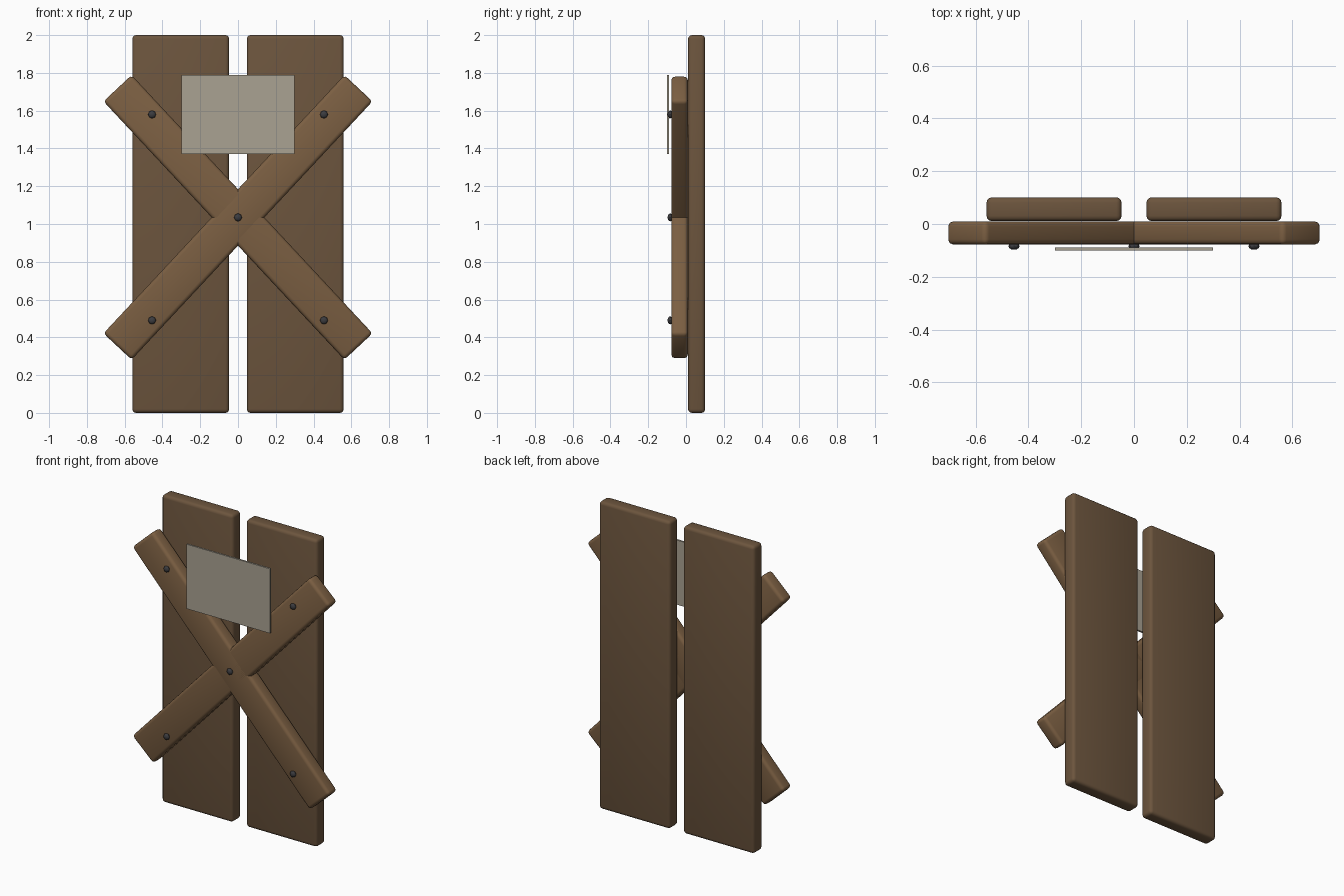
import bpy
from math import radians, pi

if "Cube" in bpy.data.objects:
    bpy.data.objects.remove(bpy.data.objects["Cube"])


def material(name, rgb):
    m = bpy.data.materials.new(name)
    m.diffuse_color = (*rgb, 1)
    m.use_nodes = True
    m.node_tree.nodes["Principled BSDF"].inputs["Base Color"].default_value = m.diffuse_color
    return m


DOOR_WOOD = material("door_wood", (0.15, 0.09, 0.047))
PLANK_WOOD = material("plank_wood", (0.20, 0.115, 0.055))
PAPER = material("paper", (0.40, 0.36, 0.29))
IRON = material("iron", (0.045, 0.045, 0.05))


def box(name, loc, size, mat, tilt=0, bevel=0):
    bpy.ops.mesh.primitive_cube_add(size=1, location=loc)
    ob = bpy.context.object
    ob.name = name
    ob.scale = size
    bpy.ops.object.transform_apply(location=False, rotation=False, scale=True)
    ob.rotation_euler.y = tilt
    ob.data.materials.append(mat)
    if bevel:
        b = ob.modifiers.new("rounded_edges", 'BEVEL')
        b.width = bevel
        b.segments = 3
        bpy.ops.object.modifier_apply(modifier=b.name)
        bpy.ops.object.shade_smooth_by_angle(angle=radians(40))
    return ob


def nail(x, z):
    bpy.ops.mesh.primitive_uv_sphere_add(
        segments=8, ring_count=6, radius=0.021,
        location=(x, -0.084, z), rotation=(pi / 2, 0, 0))
    ob = bpy.context.object
    ob.name = "nail"
    ob.scale.z = 0.65
    ob.data.materials.append(IRON)
    bpy.ops.object.shade_smooth_by_angle(angle=radians(40))


# Two door leaves and the crossed planks nailed over them
for side, label in ((-1, "left"), (1, "right")):
    box(f"door_leaf_{label}", (side * 0.303, 0.056, 1.0), (0.512, 0.09, 2.0),
        DOOR_WOOD, bevel=0.02)
    box(f"cross_plank_{label}", (0, -0.034, 1.035), (1.87, 0.088, 0.204),
        PLANK_WOOD, tilt=side * radians(47), bevel=0.02)
    for z in (0.49, 1.58):
        nail(side * 0.455, z)
nail(0, 1.035)

# Blank notice sheet
box("notice_sheet", (0, -0.095, 1.58), (0.6, 0.012, 0.42), PAPER)
